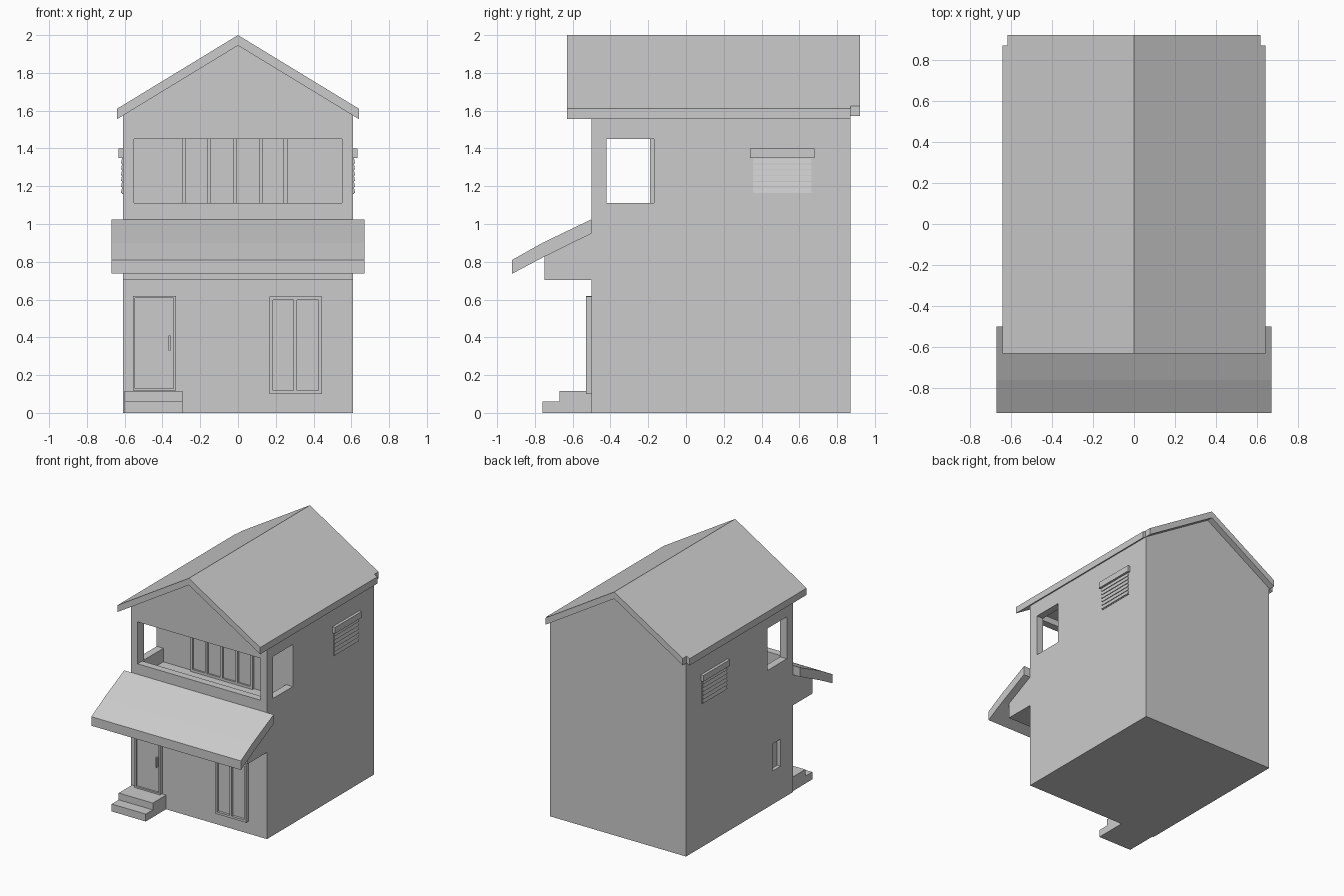
import bpy, bmesh

if "Cube" in bpy.data.objects:
    bpy.data.objects.remove(bpy.data.objects["Cube"])


def finish(bm, name):
    bmesh.ops.recalc_face_normals(bm, faces=bm.faces)
    me = bpy.data.meshes.new(name)
    bm.to_mesh(me)
    bm.free()
    ob = bpy.data.objects.new(name, me)
    bpy.context.collection.objects.link(ob)
    return ob


def box(name, x0, x1, y0, y1, z0, z1):
    bm = bmesh.new()
    bmesh.ops.create_cube(bm, size=1)
    for v in bm.verts:
        v.co = (x1 if v.co.x > 0 else x0, y1 if v.co.y > 0 else y0, z1 if v.co.z > 0 else z0)
    return finish(bm, name)


def extrude(name, pts, axis, a, b):
    """Extrude a closed profile (x,z) along y, or (y,z) along x."""
    bm = bmesh.new()
    at = (lambda p, t: (p[0], t, p[1])) if axis == 'y' else (lambda p, t: (t, p[0], p[1]))
    f = bm.faces.new([bm.verts.new(at(p, a)) for p in pts])
    r = bmesh.ops.extrude_face_region(bm, geom=[f])
    d = (0, b - a, 0) if axis == 'y' else (b - a, 0, 0)
    bmesh.ops.translate(bm, vec=d, verts=[g for g in r['geom'] if isinstance(g, bmesh.types.BMVert)])
    return finish(bm, name)


def cut(target, *dims):
    cutter = box("cutter", *dims)
    cutter.hide_render = True
    m = target.modifiers.new("cut", 'BOOLEAN')
    m.operation, m.solver, m.object = 'DIFFERENCE', 'EXACT', cutter
    bpy.context.view_layer.objects.active = target
    bpy.ops.object.modifier_apply(modifier=m.name)
    bpy.data.objects.remove(cutter)


def frame(name, xs, t, y0, y1, z0, z1):
    """Upright bars at each x in xs plus top and bottom rails."""
    for i, x in enumerate(xs):
        box(f"{name}_bar_{i}", x - t / 2, x + t / 2, y0, y1, z0, z1)
    for side, z in (("bottom", z0), ("top", z1 - t)):
        for i in range(len(xs) - 1):
            box(f"{name}_{side}_{i}", xs[i] + t / 2, xs[i + 1] - t / 2, y0, y1, z, z + t)


# House body with gable, hollowed for the balcony
body = extrude("house_body", [(-.61, 0), (.61, 0), (.61, 1.574), (0, 1.945), (-.61, 1.574)], 'y', -.5, .87)
cut(body, -.55, .55, -.44, -.17, 1.0, 1.5)      # balcony room
cut(body, -.55, .55, -.6, -.4, 1.11, 1.45)      # front opening
cut(body, -.7, .7, -.42, -.17, 1.11, 1.45)      # side openings
cut(body, -.7, -.58, -.34, -.24, .27, .49)      # small side window niche


# Roof, with a slightly narrower strip behind the back wall
def roof(name, hx, y0, y1):
    z = .609 * hx
    extrude(name, [(-hx, 1.945 - z), (0, 1.945), (hx, 1.945 - z), (hx, 2 - z), (0, 2), (-hx, 2 - z)], 'y', y0, y1)


roof("roof", .64, -.63, .87)
roof("roof_back_overhang", .615, .87, .92)

# Porch canopy and the block carrying it
extrude("porch_canopy", [(-.5, 1.025), (-.76, .9), (-.92, .81), (-.92, .737), (-.76, .822), (-.5, .95)],
        'x', -.67, .67)
extrude("porch_block", [(-.5, .703), (-.75, .703), (-.75, .84), (-.5, .965)], 'x', -.61, .61)

# Entrance steps
extrude("steps", [(-.5, 0), (-.76, 0), (-.76, .06), (-.67, .06), (-.67, .115), (-.5, .115)], 'x', -.6, -.295)

# Front door with frame and handle
frame("door_frame", [-.55, -.335], .012, -.53, -.5, .118, .62)
box("front_door", -.545, -.34, -.515, -.5, .118, .615)
box("door_handle", -.368, -.358, -.53, -.515, .33, .41)

# Ground floor window
frame("window_frame", [.175, .303, .435], .018, -.53, -.5, .1, .615)
box("window_glass", .18, .43, -.51, -.5, .11, .605)

# Balcony glazed doors
frame("balcony_door", [-.285, -.153, -.017, .12, .252], .02, -.19, -.17, 1.0, 1.47)
box("balcony_glass", -.28, .25, -.176, -.17, 1.01, 1.46)

# Louvred vents on both sides
for side, s in (("left", -1), ("right", 1)):
    def place(name, d, y0, y1, z0, z1):
        box(f"{side}_{name}", *sorted((s * .605, s * (.61 + d))), y0, y1, z0, z1)
    place("vent_hood", .022, .34, .68, 1.35, 1.4)
    place("vent_panel", .004, .35, .67, 1.16, 1.35)
    for i in range(6):
        z = 1.165 + i * .031
        extrude(f"{side}_vent_slat_{i}", [(s * .61, z), (s * .62, z), (s * .614, z + .027), (s * .61, z + .027)],
                'y', .355, .665)
